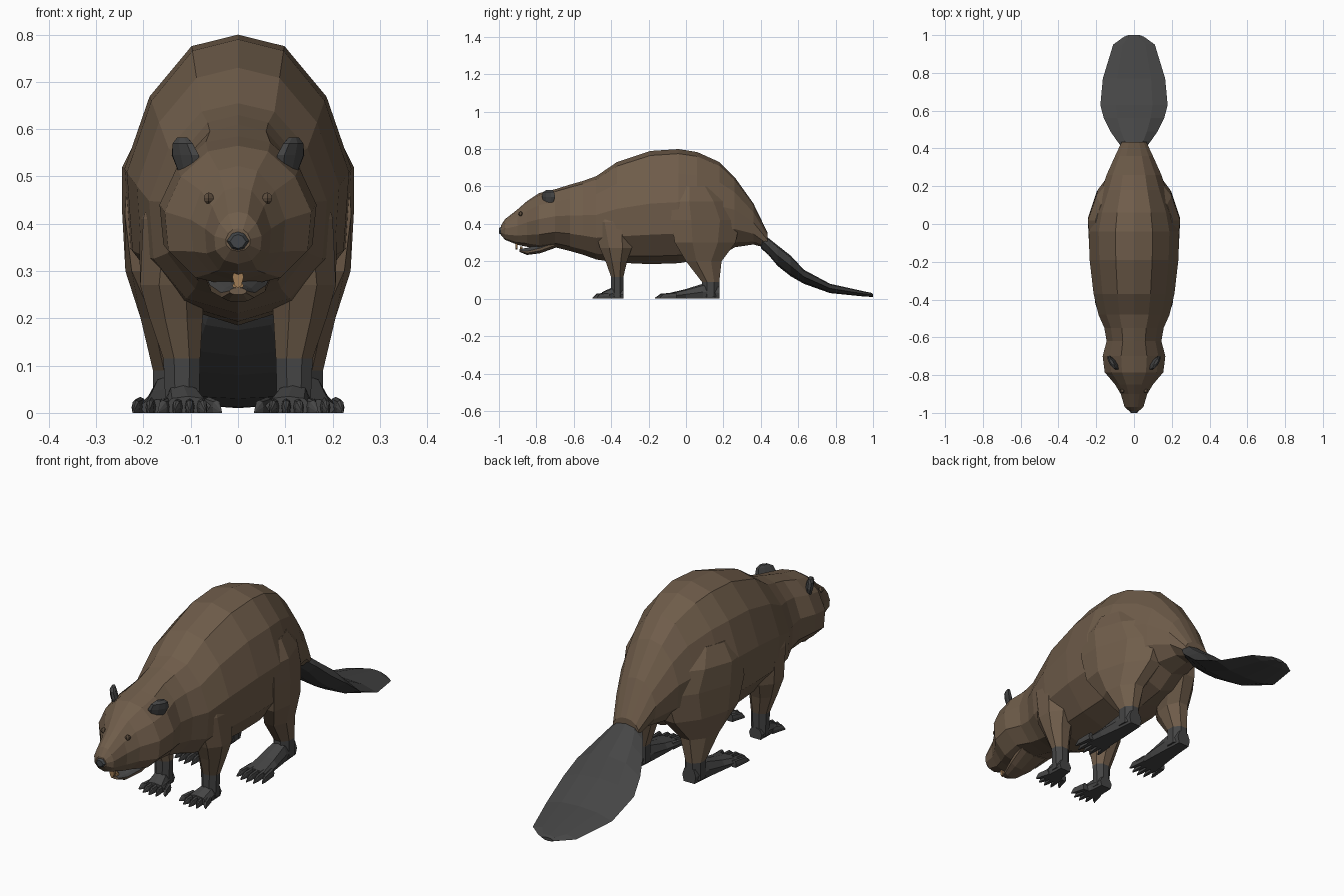
import bpy, bmesh, math
from mathutils import Matrix, Vector

cube = bpy.data.objects.get("Cube")
if cube:
    bpy.data.objects.remove(cube, do_unlink=True)


def material(name, r, g, b):
    m = bpy.data.materials.new(name)
    m.use_nodes = True
    m.diffuse_color = (r, g, b, 1)
    m.node_tree.nodes["Principled BSDF"].inputs["Base Color"].default_value = (r, g, b, 1)
    return m


FUR = material("brown_fur", 0.16, 0.109, 0.069)
SKIN = material("dark_grey_skin", 0.06, 0.06, 0.06)
NOSE = material("nose_grey", 0.055, 0.06, 0.065)
TOOTH = material("tan_tooth", 0.35, 0.2, 0.09)
EYE = material("dark_brown_eye", 0.11, 0.075, 0.048)

# Half cross-sections, from top centre to bottom centre
BODY = [(0, 1), (.41, .92), (.78, .57), (1, .07), (.95, -.48), (.58, -.86), (0, -1)]
LENS = [(0, 1), (.55, .8), (1, 0), (.55, -.8), (0, -1)]
ROUND = [(0, 1), (.7, .75), (1, -.1), (.8, -1), (0, -1)]


def finish(name, bm, mats, mirror=False, rule=None):
    bmesh.ops.recalc_face_normals(bm, faces=bm.faces)
    bm.normal_update()
    if rule:
        for f in bm.faces:
            f.material_index = rule(f)
    me = bpy.data.meshes.new(name)
    bm.to_mesh(me)
    bm.free()
    ob = bpy.data.objects.new(name, me)
    bpy.context.collection.objects.link(ob)
    for m in mats:
        me.materials.append(m)
    if mirror:
        ob.modifiers.new("mirror", 'MIRROR')


def loft(name, rings, mats, mirror=False, rule=None):
    bm = bmesh.new()
    loops = [[bm.verts.new(p) for p in ring] for ring in rings]
    for a, b in zip(loops, loops[1:]):
        for i in range(len(a)):
            j = (i + 1) % len(a)
            bm.faces.new((a[i], a[j], b[j], b[i]))
    bm.faces.new(loops[0])
    bm.faces.new(loops[-1])
    finish(name, bm, mats, mirror, rule)


def slices(stations, half):
    """Upright rings from (y, top, bottom, half width, optional centre x)."""
    full = half + [(-x, z) for x, z in reversed(half[1:-1])]
    rings = []
    for y, top, bot, w, *cx in stations:
        c = cx[0] if cx else 0
        mid, h = (top + bot) / 2, (top - bot) / 2
        rings.append([(c + x * w, y, mid + z * h) for x, z in full])
    return rings


def level_rings(levels):
    """Eight-sided flat rings from (z, y0, y1, x0, x1, optional sideways skew)."""
    rings = []
    for z, y0, y1, x0, x1, *skew in levels:
        k = skew[0] if skew else 0
        ring = []
        for n in range(8):
            a = math.radians(22.5 + 45 * n)
            s = 0.5 / math.cos(math.radians(22.5))
            dy = s * math.sin(a) * (y1 - y0)
            ring.append(((x0 + x1) / 2 + s * math.cos(a) * (x1 - x0) + k * dy,
                         (y0 + y1) / 2 + dy, z))
        rings.append(ring)
    return rings


# Body and head in one skin
loft("body", slices([
    (-.99, .39, .342, .026), (-.968, .425, .315, .05), (-.9, .478, .288, .07),
    (-.85, .522, .278, .1), (-.785, .565, .265, .155), (-.7, .585, .275, .166),
    (-.62, .61, .255, .145), (-.55, .63, .235, .157), (-.48, .655, .21, .188),
    (-.37, .73, .193, .214), (-.19, .79, .185, .235), (-.04, .8, .19, .24),
    (.06, .784, .205, .218), (.18, .73, .225, .172), (.26, .65, .275, .145),
    (.36, .51, .29, .1), (.435, .355, .27, .065)], BODY), [FUR])

# Lower jaw with a dark inner mouth
loft("lower_jaw", slices([
    (-.89, .265, .25, .018), (-.85, .272, .234, .036),
    (-.78, .295, .243, .06), (-.69, .33, .275, .075)], BODY), [FUR, SKIN],
    rule=lambda f: int(f.normal.z > 0.5))
for name, y, top, bot in [("upper_teeth", -.912, .31, .264), ("lower_teeth", -.887, .28, .258)]:
    loft(name, slices([(y, top, bot, .012), (y + .012, top, bot, .012)], LENS), [TOOTH])

# Face details
loft("nose", slices([(-1, .377, .348, .017), (-.985, .386, .342, .027)], LENS), [NOSE])
eye = bmesh.new()
bmesh.ops.create_uvsphere(eye, u_segments=6, v_segments=6, radius=.012,
                          matrix=Matrix.Translation(Vector((.062, -.884, .454))))
finish("eye", eye, [EYE], True)
loft("ear", level_rings([
    (.495, -.755, -.715, .085, .115, .6), (.545, -.77, -.7, .093, .13, .6),
    (.57, -.765, -.705, .102, .132, .5), (.582, -.745, -.715, .11, .126, .5)]), [SKIN], True)

# Flat paddle tail
loft("tail", slices([
    (.4, .36, .27, .06), (.44, .325, .235, .09), (.49, .285, .175, .125),
    (.56, .23, .12, .16), (.63, .155, .08, .178), (.77, .08, .03, .165),
    (.95, .04, .012, .11), (.99, .032, .01, .055), (1, .025, .01, .03)], LENS), [SKIN])

# Legs, furred above the ankle and bare below
loft("front_leg", level_rings([
    (.5, -.48, -.3, .07, .175), (.41, -.5, -.28, .07, .205, .1),
    (.27, -.46, -.29, .07, .207), (.2, -.43, -.315, .075, .187),
    (.115, -.4, -.335, .08, .158), (.01, -.4, -.335, .083, .153)]),
    [FUR, SKIN], True, lambda f: int(f.calc_center_median().z < .115))
loft("hind_leg", level_rings([
    (.6, -.04, .16, .08, .19, -.35), (.52, -.075, .24, .07, .222, -.35),
    (.42, -.08, .29, .07, .218, -.35), (.3, -.06, .265, .075, .218, -.3),
    (.2, .0, .19, .085, .2, -.15), (.09, .085, .178, .1, .18),
    (.01, .085, .178, .1, .18)]),
    [FUR, SKIN], True, lambda f: int(f.calc_center_median().z < .09))


# Feet with a fan of clawed toes
def foot(name, stations, y_base, y_tip, cx, spread, tip_spread):
    loft(name, slices(stations, ROUND), [SKIN], True)
    for k in range(5):
        f = (k - 2) / 2
        back = .025 * f * f
        base, tip = cx + f * spread, cx + f * tip_spread
        near = base + (tip - base) * .65
        y_near = y_base + (y_tip + back - y_base) * .65
        loft(f"{name}_toe_{k + 1}", slices([
            (y_base + .03, .034, 0, .012, base), (y_near, .027, 0, .009, near),
            (y_tip + back, .006, 0, .002, tip)], ROUND), [SKIN], True)


foot("front_foot", [
    (-.333, .05, 0, .032, .118), (-.395, .06, 0, .038, .116),
    (-.45, .035, 0, .048, .106)], -.44, -.5, .102, .04, .066)
foot("hind_foot", [
    (.178, .07, 0, .034, .14), (.09, .08, 0, .042, .141),
    (.0, .052, 0, .052, .145), (-.09, .03, 0, .06, .15)], -.08, -.165, .157, .05, .064)
